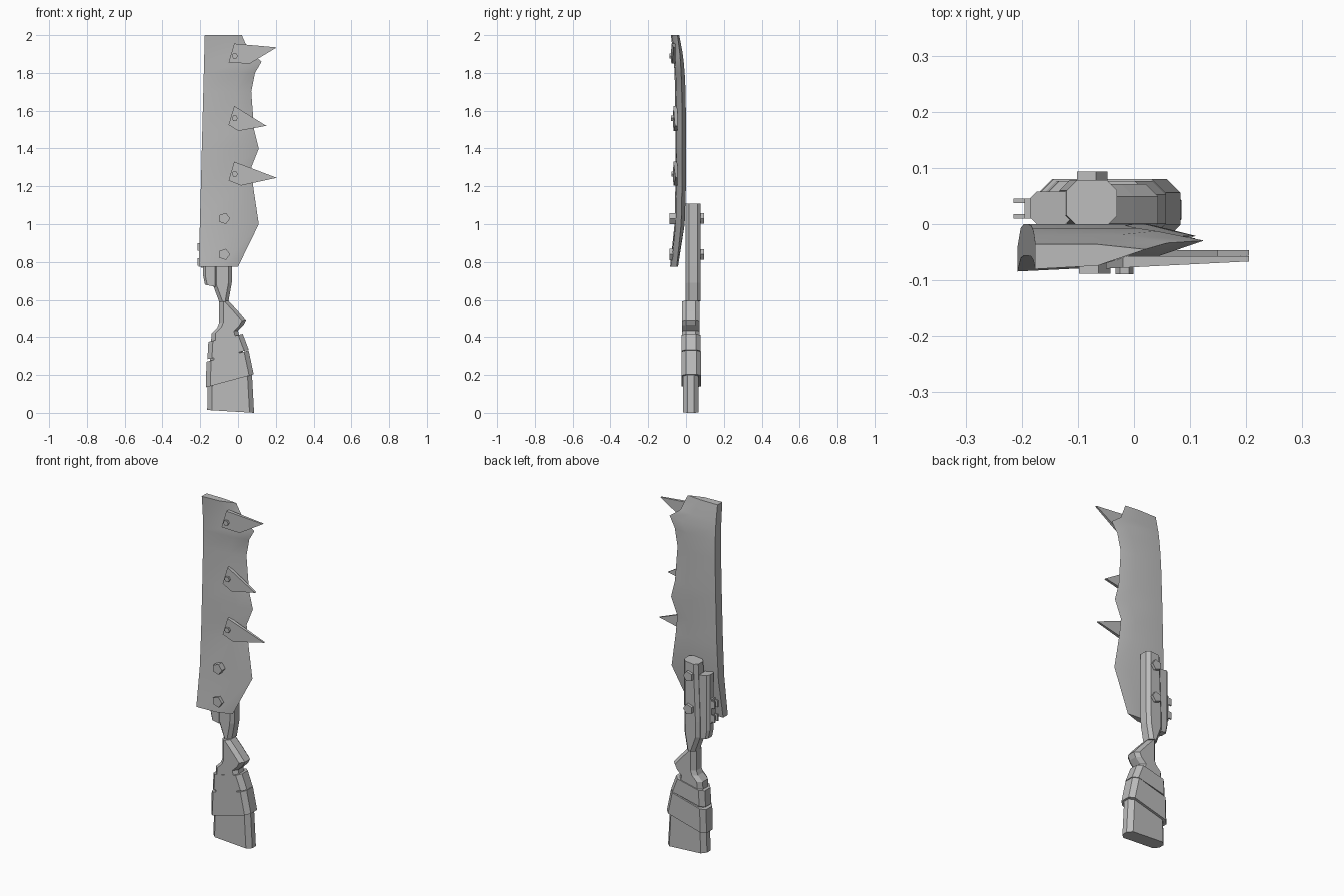
import bpy
import bmesh
import math

cube = bpy.data.objects.get("Cube")
if cube:
    bpy.data.objects.remove(cube, do_unlink=True)

grey = bpy.data.materials.new("worn grey")
grey.use_nodes = True
colour = (0.5, 0.5, 0.5, 1)
grey.diffuse_color = colour
grey.node_tree.nodes["Principled BSDF"].inputs["Base Color"].default_value = colour


def loft(name, rings):
    """Skin a stack of equal rings and cap both ends."""
    bm = bmesh.new()
    loops = [[bm.verts.new(point) for point in ring] for ring in rings]
    count = len(loops[0])
    for low, high in zip(loops, loops[1:]):
        for i in range(count):
            j = (i + 1) % count
            bm.faces.new((low[i], low[j], high[j], high[i]))
    bm.faces.new(reversed(loops[0]))
    bm.faces.new(loops[-1])
    bmesh.ops.recalc_face_normals(bm, faces=bm.faces)
    mesh = bpy.data.meshes.new(name)
    bm.to_mesh(mesh)
    bm.free()
    mesh.materials.append(grey)
    obj = bpy.data.objects.new(name, mesh)
    bpy.context.collection.objects.link(obj)
    return obj


def chamfered_stack(name, rows, front, back, slope, chamfer):
    """Octagonal bar through rows of (left, right, height at the left side)."""
    rings = []
    for left, right, height in rows:
        near, far = front + chamfer, back - chamfer
        inner_left, inner_right = left + chamfer, right - chamfer
        section = [(inner_left, front), (inner_right, front), (right, near), (right, far),
                   (inner_right, back), (inner_left, back), (left, far), (left, near)]
        rings.append([(x, y, height + slope * (x - left)) for x, y in section])
    return loft(name, rings)


def bolt(name, x, z, radius, front, back, sides):
    angles = [math.tau * i / sides for i in range(sides)]
    return loft(name, [[(x + radius * math.cos(a), y, z + radius * math.sin(a))
                        for a in angles] for y in (front, back)])


def box(name, left, right, front, back, bottom, top):
    return loft(name, [[(left, front, z), (right, front, z), (right, back, z), (left, back, z)]
                       for z in (bottom, top)])


def blade_faces(z):
    """Front and back depth of the blade, which bows forward at both ends."""
    bow = ((z - 1.4) / 0.6) ** 4
    return -0.056 - 0.024 * bow, -0.036 * bow


# Blade with a straight spine and a ragged cutting edge
ragged_edge = [(0.775, 0), (1, 0.11), (1.2, 0.08), (1.3, 0.07), (1.4, 0.11), (1.5, 0.085),
               (1.7, 0.07), (1.8, 0.09), (1.86, 0.125), (1.91, 0.06), (2, 0.02)]
blade_rings = []
for z, edge in ragged_edge:
    front, back = blade_faces(z)
    spine = 0.026 * z - 0.228
    bevel = edge - 0.085
    blade_rings.append([(spine, front, z), (bevel, front + 0.006, z),
                        (edge, front + 0.035, z), (bevel, back, z), (spine, back, z)])
blade = loft("blade", blade_rings)
bpy.context.view_layer.objects.active = blade
blade.select_set(True)
bpy.ops.object.shade_smooth_by_angle(angle=math.radians(35))
blade.select_set(False)

# Pinned spikes along the edge: pin height, reach, lift of the tip
for level, z, reach, lift in (("upper", 1.89, 0.205, 0.045),
                              ("middle", 1.56, 0.15, -0.04),
                              ("lower", 1.265, 0.205, -0.02)):
    base = blade_faces(z)[0] - 0.01
    outline = [(-0.02, z + 0.065), (reach, z + lift),
               (0.03 + 0.7 * lift, z - 0.055 + 0.3 * lift), (-0.05, z - 0.035)]
    plate = [[(x, base + 0.05 * x, z) for x, z in outline],
             [(x, base + 0.02, z) for x, z in outline]]
    loft(level + "_spike", plate)
    bolt(level + "_spike_pin", -0.017, z, 0.016, base - 0.012, base, 6)

# Stock with two slanted wraps
chamfered_stack("butt", [(-0.163, 0.085, 0.015), (-0.158, 0.072, 0.25)],
                front=-0.015, back=0.066, slope=-0.06, chamfer=0.024)
chamfered_stack("lower_wrap", [(-0.17, 0.083, 0.135), (-0.167, 0.056, 0.27)],
                front=-0.025, back=0.08, slope=0.27, chamfer=0.024)
chamfered_stack("upper_wrap", [(-0.162, 0.057, 0.283), (-0.157, 0.025, 0.375)],
                front=-0.023, back=0.077, slope=0.23, chamfer=0.024)

# Grip with a finger stop, then the tang behind the blade
chamfered_stack("grip", [(-0.15, 0.04, 0.25), (-0.14, 0, 0.42), (-0.11, 0.03, 0.45),
                         (-0.1, 0.043, 0.475), (-0.1, 0, 0.53), (-0.1, -0.05, 0.59)],
                front=-0.021, back=0.071, slope=0.1, chamfer=0.022)
chamfered_stack("tang", [(-0.1, -0.05, 0.59), (-0.133, -0.033, 0.68),
                         (-0.133, -0.031, 0.77), (-0.12, -0.03, 1.1)],
                front=-0.003, back=0.078, slope=0.1, chamfer=0.018)

# Side bar with a small forked lug
chamfered_stack("side_bar", [(-0.175, -0.11, 0.68), (-0.185, -0.11, 0.73), (-0.185, -0.11, 1.05)],
                front=0, back=0.058, slope=-0.2, chamfer=0.012)
box("lug_base", -0.195, -0.18, 0.01, 0.045, 0.77, 0.91)
for side, front in (("front", 0.01), ("back", 0.037)):
    for level, z in (("lower", 0.78), ("upper", 0.86)):
        box(side + "_" + level + "_lug_prong", -0.215, -0.19, front, front + 0.008, z, z + 0.04)

# Five-sided bolts through blade and tang
for level, z in (("lower", 0.84), ("upper", 1.03)):
    bolt(level + "_bolt_front", -0.073, z, 0.031, -0.088, -0.04, 5)
    bolt(level + "_bolt_back", -0.077, z, 0.03, 0.07, 0.094, 5)
